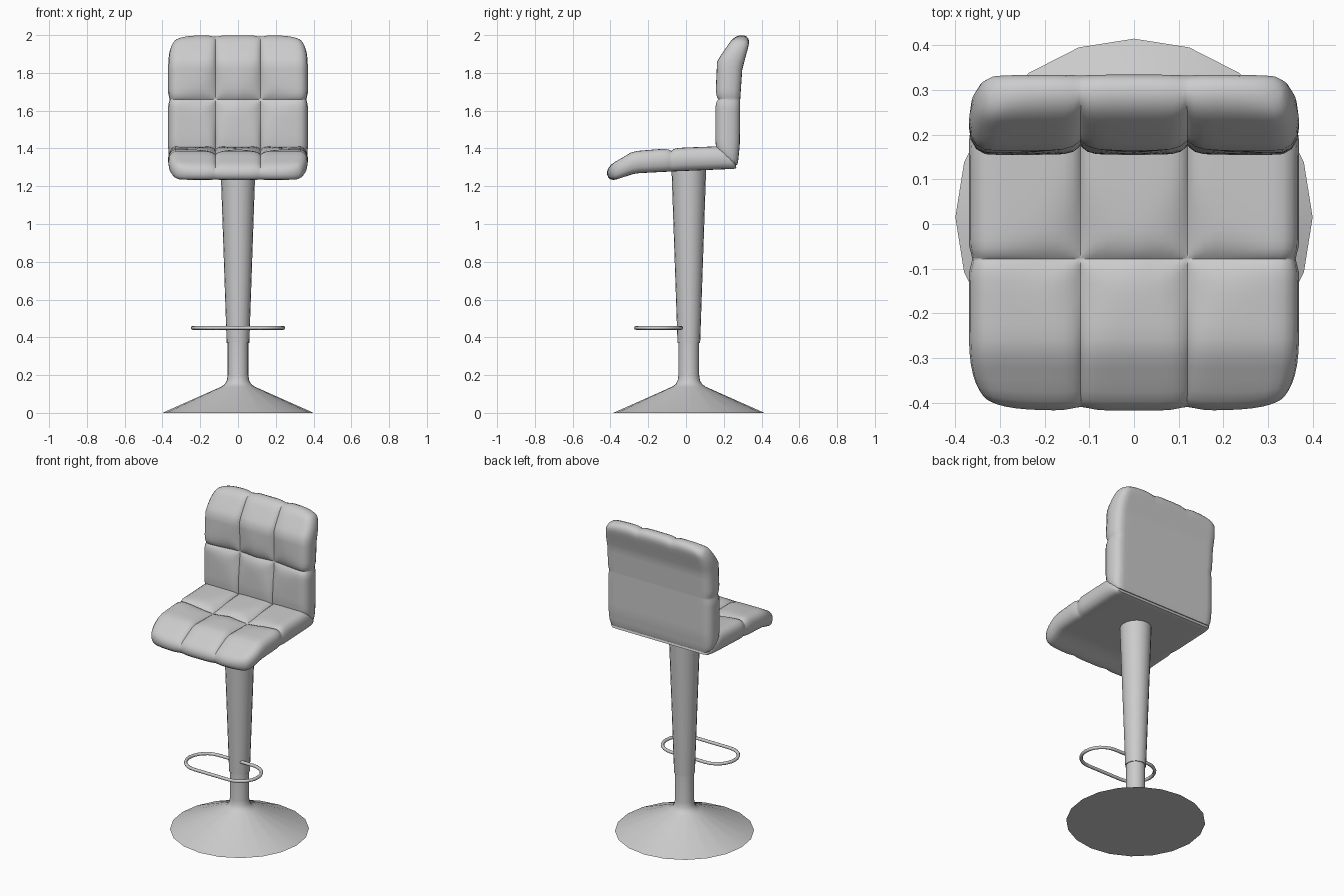
import bpy, bmesh, math
from mathutils import Vector

if "Cube" in bpy.data.objects:
    bpy.data.objects.remove(bpy.data.objects["Cube"])

CY = 0.015          # axis of the pedestal
HALF_W = 0.37       # half width of the cushions
SEAM_X = 0.12       # lengthwise seams at +-SEAM_X


def finish(name, bm, angle=35):
    bmesh.ops.recalc_face_normals(bm, faces=bm.faces[:])
    me = bpy.data.meshes.new(name)
    bm.to_mesh(me)
    bm.free()
    ob = bpy.data.objects.new(name, me)
    bpy.context.collection.objects.link(ob)
    smooth(ob, angle)
    return ob


def smooth(ob, angle):
    bpy.ops.object.select_all(action='DESELECT')
    ob.select_set(True)
    bpy.context.view_layer.objects.active = ob
    bpy.ops.object.shade_smooth_by_angle(angle=math.radians(angle))


def lathe(name, profile, sides=20):
    bm = bmesh.new()
    rings = []
    for r, z in profile:
        rings.append([bm.verts.new((r * math.cos(2 * math.pi * i / sides),
                                    CY + r * math.sin(2 * math.pi * i / sides), z))
                      for i in range(sides)])
    for a, b in zip(rings, rings[1:]):
        for i in range(sides):
            j = (i + 1) % sides
            bm.faces.new((a[i], a[j], b[j], b[i]))
    bm.faces.new(rings[0])
    bm.faces.new(rings[-1])
    return finish(name, bm)


def clustered(stops, n):
    """Samples between stops, bunched towards every stop."""
    out = [stops[0]]
    for a, b in zip(stops, stops[1:]):
        out += [a + (b - a) * (1 - math.cos(math.pi * i / n)) / 2 for i in range(1, n + 1)]
    return out


def rounded(d, r):
    t = min(max(d / r, 0), 1)
    return (1 - (1 - t) ** 2.3) ** (1 / 2.3)


def cushion(name, pairs, seam_index, free_end):
    """Tufted pad lofted along paired (front, back) side-profile points."""
    F = [Vector((0, *p[0])) for p in pairs]
    B = [Vector((0, *p[1])) for p in pairs]
    M = [(f + b) / 2 for f, b in zip(F, B)]
    L = [0]
    for a, b in zip(M, M[1:]):
        L.append(L[-1] + (b - a).length)
    total, seam_v = L[-1], L[seam_index]

    def sample(v):
        v = min(max(v, 0), total)
        k = max(i for i in range(len(L) - 1) if L[i] <= v + 1e-9)
        t = (v - L[k]) / (L[k + 1] - L[k])
        return F[k].lerp(F[k + 1], t), B[k].lerp(B[k + 1], t)

    xs = clustered([-HALF_W, -SEAM_X, SEAM_X, HALF_W], 12)
    vs = clustered([0, seam_v, total], 16)
    bm = bmesh.new()
    front, back = {}, {}
    for i, x in enumerate(xs):
        for j, v in enumerate(vs):
            d_free = v if free_end == 0 else total - v
            d_joint = total - d_free
            inward = 1 if free_end == 0 else -1
            dx = abs(abs(x) - SEAM_X)
            dv = abs(v - seam_v)
            # rounded corners and scalloped outline
            near = max(0, 1 - d_free / 0.22) ** 3
            near_j = max(0, 1 - d_joint / 0.08) ** 3
            xn = abs(x) / HALF_W
            px = x * (1 - (0.10 * near + 0.04 * near_j) * xn ** 2
                      - 0.02 * math.exp(-(dv / 0.02) ** 2) * xn ** 4)
            pv = v + inward * near * (0.03 * xn ** 6 + 0.008 * math.exp(-(dx / 0.03) ** 2))
            f, b = sample(pv)
            m = (f + b) / 2
            e = (rounded(HALF_W - abs(x), 0.05) * rounded(d_free, 0.05)
                 * rounded(d_joint, 0.02))
            # seams: narrow at the ends, wide and deep where they cross
            wx = 0.012 + 0.035 * math.exp(-(dv / 0.13) ** 2)
            wv = 0.012 + 0.035 * math.exp(-(dx / 0.13) ** 2)
            sx = (0.32 + 0.22 * math.exp(-(dv / 0.12) ** 2)) * math.exp(-dx / wx)
            sv = (0.22 + 0.32 * math.exp(-(dx / 0.13) ** 2)) * math.exp(-dv / wv)
            pf = m + (f - m) * e * (1 - max(sx, sv))
            pb = m + (b - m) * e
            front[i, j] = bm.verts.new((px, pf.y, pf.z))
            rim = i in (0, len(xs) - 1) or j in (0, len(vs) - 1)
            back[i, j] = front[i, j] if rim else bm.verts.new((px, pb.y, pb.z))
    for g in (front, back):
        for i in range(len(xs) - 1):
            for j in range(len(vs) - 1):
                bm.faces.new((g[i, j], g[i + 1, j], g[i + 1, j + 1], g[i, j + 1]))
    return finish(name, bm, 50)


# pedestal: flared foot and tapered column
lathe("base", [(0.40, 0), (0.09, 0.138), (0.07, 0.152), (0.059, 0.172),
               (0.055, 0.20), (0.055, 0.39)])
lathe("column", [(0.060, 0.37), (0.092, 1.30)])

# footrest: stadium-shaped tube loop
pts = []
for side, start in ((1, -90), (-1, 90)):
    for k in range(13):
        a = math.radians(start + 15 * k)
        pts.append((side * 0.12 + 0.12 * math.cos(a), -0.145 + 0.12 * math.sin(a), 0.45))
cu = bpy.data.curves.new("footrest", 'CURVE')
cu.dimensions = '3D'
cu.bevel_depth = 0.01
cu.bevel_resolution = 2
sp = cu.splines.new('POLY')
sp.points.add(len(pts) - 1)
for p, co in zip(sp.points, pts):
    p.co = (*co, 1)
sp.use_cyclic_u = True
ring = bpy.data.objects.new("footrest", cu)
bpy.context.collection.objects.link(ring)
bpy.ops.object.select_all(action='DESELECT')
ring.select_set(True)
bpy.context.view_layer.objects.active = ring
bpy.ops.object.convert(target='MESH')
smooth(bpy.context.view_layer.objects.active, 60)

# seat pad, front lip to rear joint
cushion("seat", [((-0.425, 1.30), (-0.41, 1.222)),
                 ((-0.28, 1.385), (-0.27, 1.268)),
                 ((-0.078, 1.402), (-0.078, 1.278)),
                 ((0.195, 1.412), (0.283, 1.293))], 2, 0)

# backrest pad, joint to tilted top
cushion("backrest", [((0.16, 1.39), (0.272, 1.293)),
                     ((0.155, 1.45), (0.285, 1.42)),
                     ((0.155, 1.66), (0.287, 1.66)),
                     ((0.165, 1.865), (0.298, 1.82)),
                     ((0.262, 2.005), (0.345, 1.993))], 2, 1)
